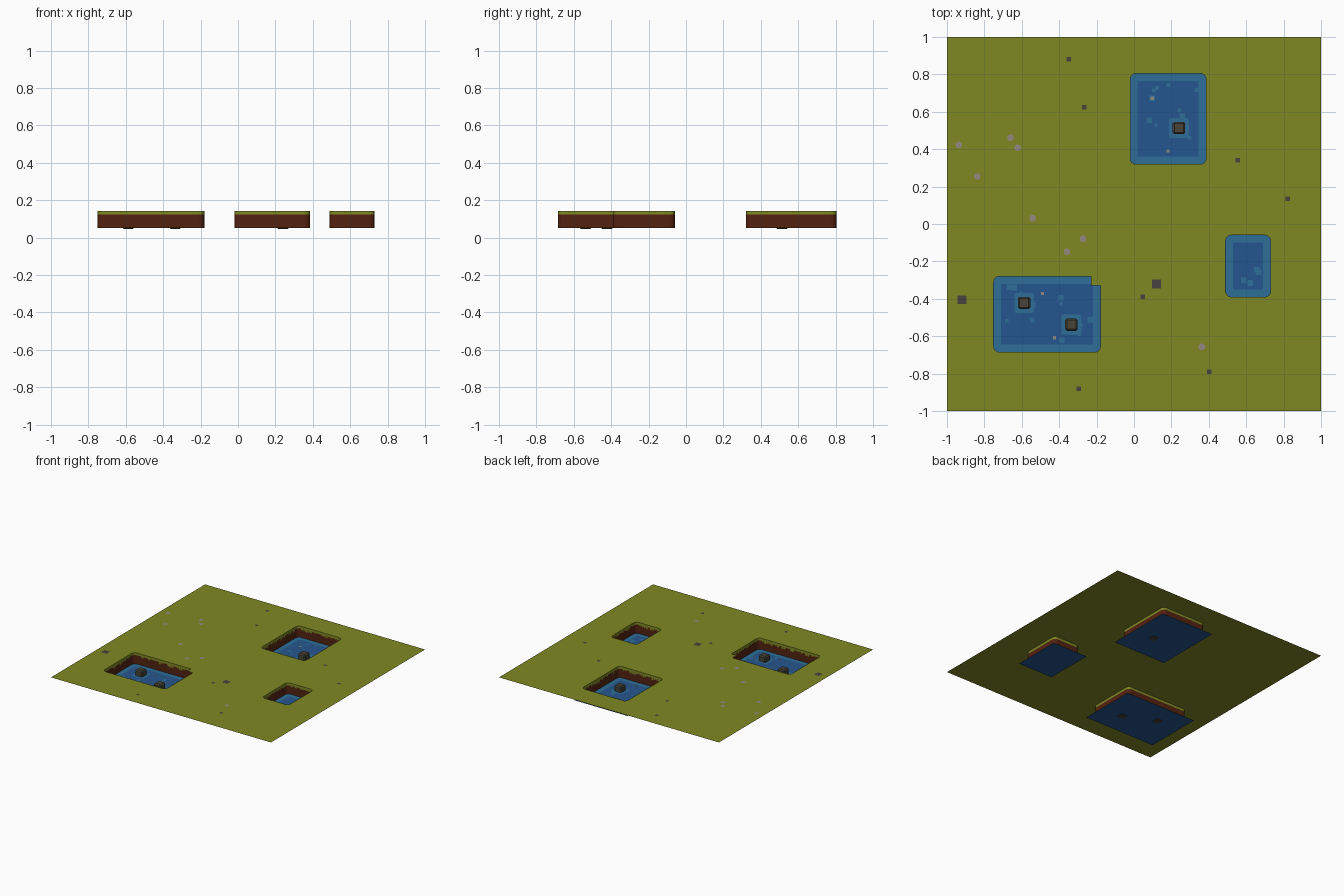
import bpy, bmesh, math, random
from mathutils import Vector

if "Cube" in bpy.data.objects:
    bpy.data.objects.remove(bpy.data.objects["Cube"])

random.seed(4)
TOP, FLOOR = 0.143, 0.05


def srgb(r, g, b):
    return [((c / 255 + 0.055) / 1.055) ** 2.4 for c in (r, g, b)] + [1]


def material(name, *rgb):
    m = bpy.data.materials.new(name)
    m.diffuse_color = srgb(*rgb)
    m.use_nodes = True
    m.node_tree.nodes["Principled BSDF"].inputs["Base Color"].default_value = m.diffuse_color
    return m


GRASS = material("grass_green", 127, 137, 36)
SOIL = material("soil_brown", 84, 34, 16)
DEEP = material("deep_blue", 37, 86, 142)
SHALLOW = material("shallow_blue", 46, 110, 152)
STONE = material("dark_stone", 72, 67, 56)
PEBBLE = material("pebble_grey", 70, 66, 62)
PALE = material("pale_stone", 146, 138, 130)


def finish(name, bm, *mats):
    me = bpy.data.meshes.new(name)
    bm.to_mesh(me)
    bm.free()
    for m in mats:
        me.materials.append(m)
    ob = bpy.data.objects.new(name, me)
    bpy.context.collection.objects.link(ob)
    return ob


def rounded(x0, x1, y0, y1, r=0.0, n=4):
    """Counter-clockwise outline of a rectangle with rounded corners."""
    if r == 0:
        return [(x0, y0), (x1, y0), (x1, y1), (x0, y1)]
    centres = [(x1 - r, y1 - r), (x0 + r, y1 - r), (x0 + r, y0 + r), (x1 - r, y0 + r)]
    return [(cx + r * math.cos((q + i / n) * math.pi / 2),
             cy + r * math.sin((q + i / n) * math.pi / 2))
            for q, (cx, cy) in enumerate(centres) for i in range(n + 1)]


def sheet(name, loops, z, mat):
    """Flat sheet bounded by the first loop, with the other loops as holes."""
    bm = bmesh.new()
    edges = []
    for loop in loops:
        vs = [bm.verts.new((x, y, z)) for x, y in loop]
        edges += [bm.edges.new((vs[i - 1], vs[i])) for i in range(len(vs))]
    bmesh.ops.triangle_fill(bm, use_beauty=True, use_dissolve=False,
                            edges=edges, normal=(0, 0, 1))
    for f in bm.faces:
        f.normal_update()
        if f.normal.z < 0:
            f.normal_flip()
    return finish(name, bm, mat)


def plates(name, spots, z, mat, sides=4):
    """Many small flat plates, each given as (x, y, width)."""
    bm = bmesh.new()
    for x, y, w in spots:
        r = w / 2 / math.cos(math.pi / sides)
        bm.faces.new([bm.verts.new((x + r * math.cos((i + .5) * math.tau / sides),
                                    y + r * math.sin((i + .5) * math.tau / sides), z))
                      for i in range(sides)])
    return finish(name, bm, mat)


def pit_wall(name, loop):
    """Upright soil wall with a grass band along its top."""
    bm = bmesh.new()
    rows = [[bm.verts.new((x, y, z)) for x, y in loop] for z in (FLOOR, 0.123, TOP)]
    for k in (0, 1):
        for i in range(len(loop)):
            f = bm.faces.new((rows[k][i], rows[k][i - 1], rows[k + 1][i - 1], rows[k + 1][i]))
            f.material_index = k
    return finish(name, bm, SOIL, GRASS)


def grass_fringe(name, x0, x1, y0, y1):
    """Hanging grass blades of uneven length inside a pit."""
    bm = bmesh.new()
    e, r = 0.004, 0.03
    runs = [((x0 + r, y0 + e), (x1 - r, y0 + e)), ((x1 - e, y0 + r), (x1 - e, y1 - r)),
            ((x1 - r, y1 - e), (x0 + r, y1 - e)), ((x0 + e, y1 - r), (x0 + e, y0 + r))]
    for a, b in runs:
        a, b = Vector(a), Vector(b)
        n = max(3, round((b - a).length / 0.02))
        for i in range(n):
            if random.random() < 0.35:
                continue
            p, q = a.lerp(b, i / n), a.lerp(b, (i + 0.8) / n)
            low = TOP - random.uniform(0.022, 0.036)
            bm.faces.new([bm.verts.new(c) for c in
                          ((*p, low), (*q, low), (*q, TOP), (*p, TOP))])
    return finish(name, bm, GRASS)


# Ponds: x range, y range, standing stones, pale specks
ponds = {
    "long_pond": ((-.75, -.18, -.685, -.28), [(-.587, -.422), (-.335, -.538)],
                  [(-.49, -.372, .016), (-.425, -.608, .018)]),
    "tall_pond": ((-.02, .385, .32, .805), [(.24, .513)],
                  [(.098, .672, .018), (.182, .39, .016)]),
    "small_pond": ((.49, .73, -.39, -.06), [], []),
}

# Ground with a hole for each pond
holes = [rounded(*p[0], 0.03) for p in ponds.values()]
sheet("ground", [rounded(-1, 1, -1, 1)] + holes, TOP, GRASS)

for name, ((x0, x1, y0, y1), stones, specks) in ponds.items():
    def inset(d, r):
        return rounded(x0 + d, x1 - d, y0 + d, y1 - d, r)

    pit_wall(name + "_wall", inset(0, 0.03))
    grass_fringe(name + "_fringe", x0, x1, y0, y1)
    # Water bed reaching past the wall, and the shallow border
    sheet(name + "_water", [inset(-.04, 0)], FLOOR, DEEP)
    sheet(name + "_shallows", [inset(0.001, 0.03), inset(.04, 0)], FLOOR + .002, SHALLOW)
    # Shallow patches scattered on the water
    count = round((x1 - x0) * (y1 - y0) * 55)
    spots = [(random.uniform(x0 + .05, x1 - .05), random.uniform(y0 + .05, y1 - .05),
              random.choice((.016, .02, .03))) for _ in range(count)]
    plates(name + "_ripples", spots, FLOOR + .003, SHALLOW)
    if specks:
        plates(name + "_specks", specks, FLOOR + .005, PALE)
    # Standing stones, each with a shallow collar
    for i, (x, y) in enumerate(stones):
        sheet(f"{name}_collar_{i}", [rounded(x - .053, x + .053, y - .053, y + .053, .012)],
              FLOOR + .004, SHALLOW)
        bm = bmesh.new()
        bmesh.ops.create_cube(bm, size=1)
        bmesh.ops.scale(bm, vec=(.066, .066, .055), verts=bm.verts)
        bmesh.ops.translate(bm, vec=(x, y, .0725), verts=bm.verts)
        bmesh.ops.bevel(bm, geom=bm.edges[:], offset=.009, segments=1, affect='EDGES')
        finish(f"{name}_stone_{i}", bm, STONE)

# Faint grass patches lying on the ground
big = [(-.28, .36), (-.81, -.09), (-.1, -.2), (.72, -.77)]
small = [(-.86, .71), (-.58, .9), (-.65, .62), (-.83, .41), (.75, .78), (.48, .53),
         (.71, .43), (.74, .2), (.35, -.48), (.31, -.77), (-.83, -.62), (-.9, -.84)]
plates("grass_patches", [(x, y, .26) for x, y in big] + [(x, y, .1) for x, y in small],
       TOP + .001, GRASS)

# Pebbles and pale stones
pebbles = [(-.35, .88), (-.267, .625), (.555, .342), (.823, .136), (.048, -.39),
           (.402, -.79), (-.295, -.88)]
plates("pebbles", [(x, y, .024) for x, y in pebbles], TOP + .003, PEBBLE)
plates("large_pebbles", [(-.92, -.405, .048), (.12, -.322, .048)], TOP + .003, PEBBLE)
pale = [(-.937, .423), (-.66, .462), (-.622, .408), (-.838, .254), (-.543, .03),
        (-.273, -.078), (-.358, -.148), (.362, -.657)]
plates("pale_stones", [(x, y, .034) for x, y in pale], TOP + .003, PALE, 8)
